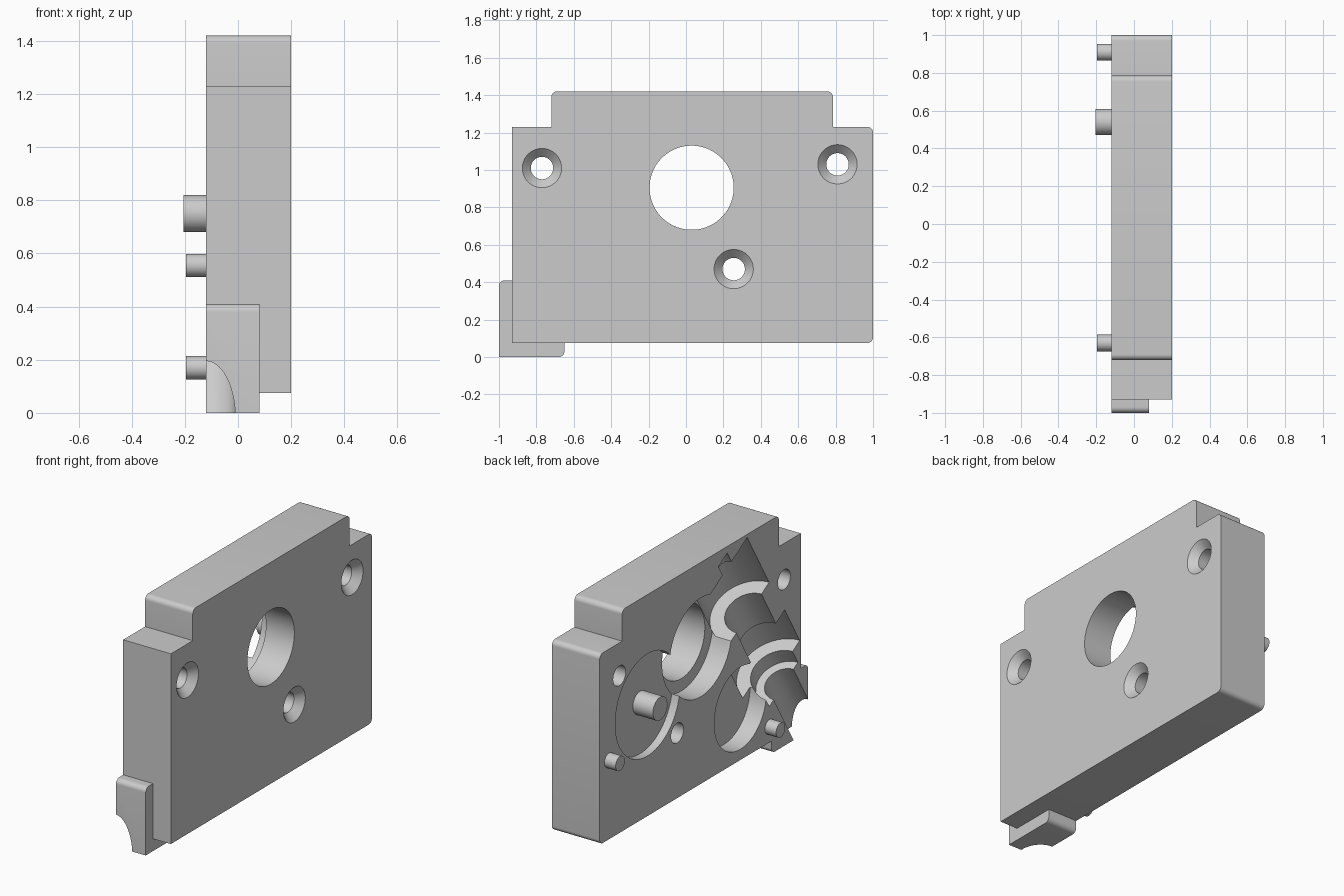
import bpy, bmesh, math
from mathutils import Vector

cube = bpy.data.objects.get("Cube")
if cube:
    bpy.data.objects.remove(cube, do_unlink=True)

BACK, FACE = -0.12, 0.20          # the two broad sides of the plate, along x

grey = bpy.data.materials.new("plain grey")
grey.use_nodes = True
grey.diffuse_color = (0.6, 0.6, 0.6, 1)
for node in grey.node_tree.nodes:
    if node.type == 'BSDF_PRINCIPLED':
        node.inputs["Base Color"].default_value = grey.diffuse_color


def finish(name, bm):
    bmesh.ops.recalc_face_normals(bm, faces=bm.faces)
    mesh = bpy.data.meshes.new(name)
    bm.to_mesh(mesh)
    bm.free()
    mesh.materials.append(grey)
    obj = bpy.data.objects.new(name, mesh)
    bpy.context.collection.objects.link(obj)
    return obj


def activate(obj):
    bpy.ops.object.select_all(action='DESELECT')
    obj.select_set(True)
    bpy.context.view_layer.objects.active = obj


def smooth(obj):
    activate(obj)
    bpy.ops.object.shade_smooth_by_angle(angle=math.radians(30))


def revolve(name, origin, axis, profile, steps=64):
    """Closed solid of revolution; profile holds (distance, radius) pairs."""
    turn = Vector(axis).to_track_quat('Z', 'Y')
    bm = bmesh.new()
    rings = []
    for dist, rad in profile:
        ring = []
        for i in range(steps):
            a = math.tau * (i + 0.5) / steps
            p = Vector((rad * math.cos(a), rad * math.sin(a), dist))
            ring.append(bm.verts.new(Vector(origin) + turn @ p))
        rings.append(ring)
    for low, high in zip(rings, rings[1:]):
        for i in range(steps):
            j = (i + 1) % steps
            bm.faces.new((low[i], low[j], high[j], high[i]))
    bm.faces.new(rings[0])
    bm.faces.new(rings[-1])
    return finish(name, bm)


def plate(name, corners, x0, x1):
    """Outline of (y, z, corner radius) extruded along x."""
    outline = []
    for k, (y, z, r) in enumerate(corners):
        p = Vector((y, z))
        if r == 0:
            outline.append(p)
            continue
        a = (Vector(corners[k - 1][:2]) - p).normalized()
        b = (Vector(corners[(k + 1) % len(corners)][:2]) - p).normalized()
        for i in range(9):
            t = math.pi / 2 * i / 8
            outline.append(p + r * (a * (1 - math.sin(t)) + b * (1 - math.cos(t))))
    bm = bmesh.new()
    base = bm.faces.new([bm.verts.new((x0, p.x, p.y)) for p in outline])
    side = bmesh.ops.extrude_face_region(bm, geom=[base])
    verts = [v for v in side["geom"] if isinstance(v, bmesh.types.BMVert)]
    bmesh.ops.translate(bm, verts=verts, vec=(x1 - x0, 0, 0))
    return finish(name, bm)


def cut(obj, cutters):
    activate(obj)
    for cutter in cutters:
        mod = obj.modifiers.new("cut", 'BOOLEAN')
        mod.operation = 'DIFFERENCE'
        mod.solver = 'EXACT'
        mod.object = cutter
        bpy.ops.object.modifier_apply(modifier=mod.name)


# Main plate with stepped top corners
R = 0.03
body = plate("housing_plate", [
    (-0.93, 0.075, 0), (-0.93, 1.23, 0), (-0.72, 1.23, 0), (-0.72, 1.42, R),
    (0.785, 1.42, R), (0.785, 1.23, 0), (1, 1.23, R), (1, 0.075, R)], BACK, FACE)

# Corner tab wrapped round the lower front corner
tab = plate("corner_tab", [
    (-1, 0, 0), (-1, 0.41, R), (-0.93, 0.41, 0), (-0.93, 0.075, 0),
    (-0.65, 0.075, 0), (-0.65, 0, R)], BACK, 0.08)

# Stepped half-round shaft channel running diagonally across the back
channel = revolve("channel_cutter", (BACK, -0.223, 1.286), (0, -0.511, -0.859), [
    (-0.08, 0.05), (0, 0.05), (0, 0.225), (0.41, 0.225), (0.41, 0.14),
    (0.68, 0.14), (0.68, 0.24), (0.96, 0.24), (0.96, 0.16), (1.06, 0.16),
    (1.06, 0.11), (1.8, 0.11)])

# Gear pockets, bearing bore and countersunk screw holes
X = (1, 0, 0)
holes = [
    revolve("bore_cutter", (0, 0.03, 0.905), X,
            [(-0.4, 0.3), (0.01, 0.3), (0.01, 0.225), (0.4, 0.225)]),
    revolve("wide_pocket_cutter", (0, 0.54, 0.75), X, [(-0.4, 0.31), (-0.07, 0.31)]),
    revolve("deep_pocket_cutter", (0, -0.35, 0.39), X, [(-0.4, 0.25), (-0.01, 0.25)]),
]
for y, z in ((-0.77, 1.01), (0.81, 1.03), (0.255, 0.47)):
    holes.append(revolve("screw_cutter", (0, y, z), X, [
        (-0.4, 0.06), (0.155, 0.06), (FACE, 0.105), (0.4, 0.105)], 48))

cut(body, holes + [channel])
cut(tab, [channel])
for cutter in holes + [channel]:
    bpy.data.objects.remove(cutter, do_unlink=True)
smooth(body)
smooth(tab)

# Gear post and two locating pins
for name, y, z, r, tip, root in (
        ("gear_post", 0.54, 0.75, 0.07, -0.205, -0.05),
        ("rear_locating_pin", 0.91, 0.555, 0.044, -0.195, -0.1),
        ("front_locating_pin", -0.63, 0.17, 0.044, -0.195, -0.1)):
    smooth(revolve(name, (0, y, z), X, [(tip, r), (root, r)], 48))
